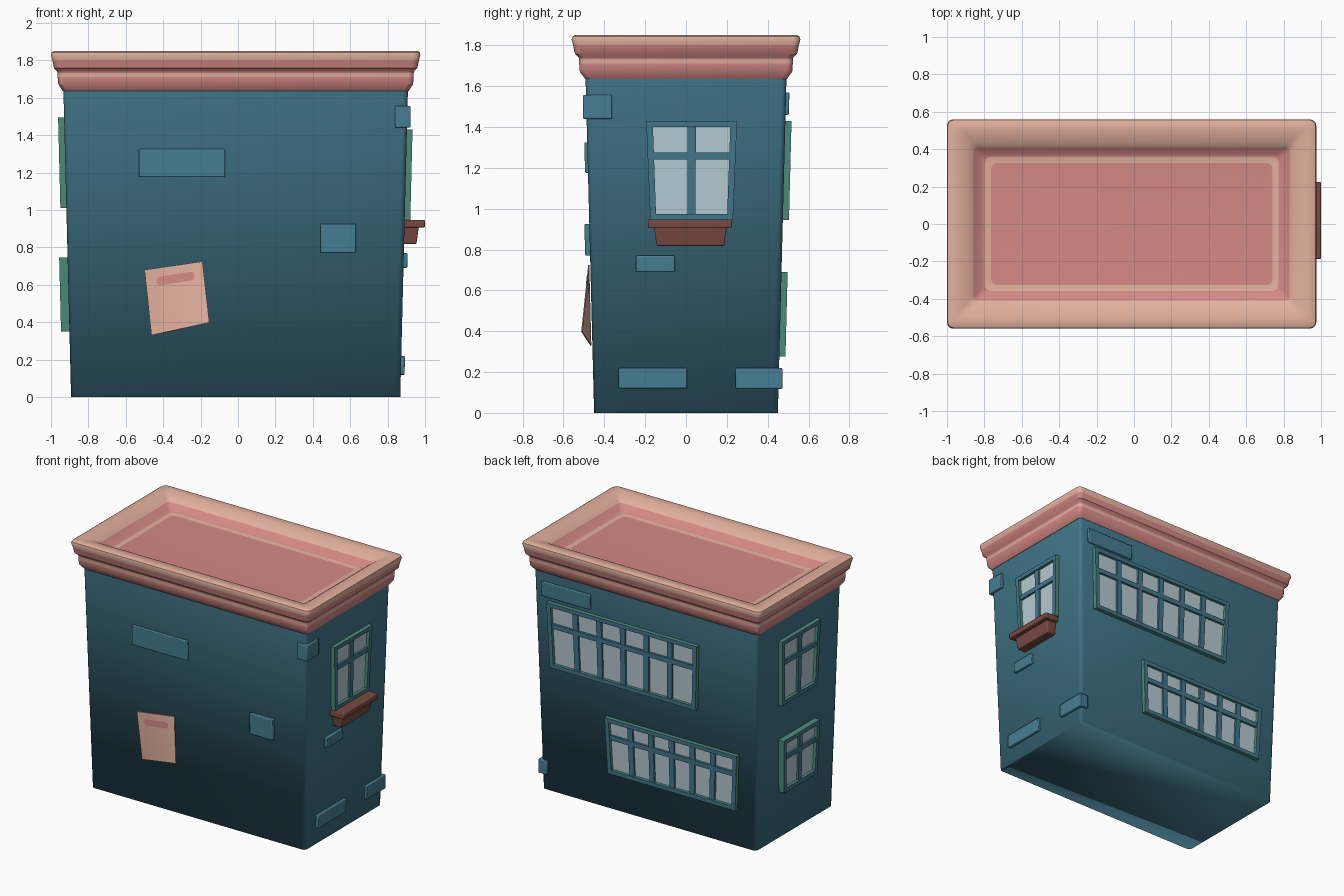
import bpy, bmesh, math

if "Cube" in bpy.data.objects:
    bpy.data.objects.remove(bpy.data.objects["Cube"])

CX = -0.0125  # centre of the building in x


def material(name, r, g, b):
    m = bpy.data.materials.new(name)
    lin = [((c / 255 + 0.055) / 1.055) ** 2.4 for c in (r, g, b)]
    m.diffuse_color = (*lin, 1)
    m.use_nodes = True
    m.node_tree.nodes["Principled BSDF"].inputs["Base Color"].default_value = m.diffuse_color
    return m


WALL = material("wall_teal", 66, 119, 138)
BRICK = material("brick_teal", 70, 127, 148)
PEACH = material("peach", 226, 176, 158)
PINK = material("pink", 212, 137, 133)
GREEN = material("frame_green", 76, 140, 124)
GLASS = material("pale_glass", 182, 202, 210)
BROWN = material("sill_brown", 122, 74, 66)


def finish(name, bm, mats, angle=30, fix=True):
    if fix:
        bmesh.ops.recalc_face_normals(bm, faces=bm.faces[:])
    me = bpy.data.meshes.new(name)
    bm.to_mesh(me)
    bm.free()
    for m in mats:
        me.materials.append(m)
    for p in me.polygons:
        p.use_smooth = True
    me.set_sharp_from_angle(angle=math.radians(angle))
    ob = bpy.data.objects.new(name, me)
    bpy.context.collection.objects.link(ob)
    return ob


def round_rect(hx, hy, r, n=3):
    pts = []
    for k, (sx, sy) in enumerate([(1, 1), (-1, 1), (-1, -1), (1, -1)]):
        for i in range(n + 1):
            a = math.pi / 2 * (k + i / n)
            pts.append((sx * (hx - r) + r * math.cos(a), sy * (hy - r) + r * math.sin(a)))
    return pts


def loft(name, rings, mats, cap_bottom, cap_top, angle):
    """rings: (half x, half y, radius, z, material of the band above)"""
    bm = bmesh.new()
    loops = [[bm.verts.new((CX + x, y, z)) for x, y in round_rect(hx, hy, r)]
             for hx, hy, r, z, m in rings]
    n = len(loops[0])
    for a, b, ring in zip(loops, loops[1:], rings):
        for i in range(n):
            j = (i + 1) % n
            bm.faces.new((a[i], a[j], b[j], b[i])).material_index = ring[4]
    if cap_bottom:
        bm.faces.new(loops[0][::-1])
    if cap_top:
        bm.faces.new(loops[-1]).material_index = rings[-1][4]
    return finish(name, bm, mats, angle, fix=False)


# tapered body
loft("building_body", [(0.88, 0.45, 0.025, 0, 0), (0.921, 0.492, 0.025, 1.64, 0)],
     [WALL], True, False, 120)

# cornice and recessed roof: 0 = pink, 1 = peach
loft("cornice_and_roof", [
    (0.90, 0.47, 0.025, 1.633, 0), (0.924, 0.493, 0.025, 1.635, 0),
    (0.948, 0.52, 0.03, 1.67, 0), (0.952, 0.523, 0.03, 1.71, 1),
    (0.952, 0.523, 0.03, 1.732, 0), (0.955, 0.526, 0.03, 1.742, 0),
    (0.971, 0.544, 0.03, 1.758, 0), (0.98, 0.553, 0.035, 1.80, 1),
    (0.9875, 0.56, 0.035, 1.828, 1), (0.984, 0.556, 0.035, 1.843, 1),
    (0.972, 0.544, 0.035, 1.85, 1), (0.93, 0.50, 0.03, 1.848, 1),
    (0.87, 0.435, 0.03, 1.828, 1), (0.845, 0.41, 0.02, 1.81, 0),
    (0.805, 0.372, 0.03, 1.772, 0), (0.785, 0.357, 0.03, 1.768, 1),
    (0.752, 0.325, 0.03, 1.765, 0)], [PINK, PEACH], False, True, 35)


def on_wall(side, u, z, d):
    """point on a leaning wall: u along it, d out from it"""
    fx, fy = 0.88 + 0.025 * z + d, 0.45 + 0.0258 * z + d
    return {"right": (CX + fx, u, z), "left": (CX - fx, u, z),
            "front": (u, -fy, z), "back": (u, fy, z)}[side]


def slab(bm, side, quad, d0, d1):
    """prism from a quad on a wall; returns its faces, outer one first"""
    lo = [bm.verts.new(on_wall(side, u, z, d0)) for u, z in quad]
    hi = [bm.verts.new(on_wall(side, u, z, d1)) for u, z in quad]
    faces = [bm.faces.new(hi), bm.faces.new(lo[::-1])]
    for i in range(4):
        j = (i + 1) % 4
        faces.append(bm.faces.new((lo[i], lo[j], hi[j], hi[i])))
    return faces


def rect(u0, u1, z0, z1):
    return [(u0, z0), (u1, z0), (u1, z1), (u0, z1)]


def bevel(ob, w):
    b = ob.modifiers.new("bevel", 'BEVEL')
    b.width, b.segments = w, 2


def window(name, side, u0, u1, z0, z1, cols, out):
    bm = bmesh.new()
    mid, half, h = (u0 + u1) / 2, (u1 - u0) / 2, z1 - z0
    bw, bh, mw = 0.032 / (2 * half), 0.03 / h, 0.021 / (2 * half)

    def bar(s0, s1, t0, t1, d1, front, sides):
        quad = [(mid + (2 * s - 1) * (half - 0.02 * (1 - t)), z0 + t * h)
                for s, t in ((s0, t0), (s1, t0), (s1, t1), (s0, t1))]
        for i, f in enumerate(slab(bm, side, quad, -0.01, d1)):
            f.material_index = sides if i else front

    bar(bw / 2, 1 - bw / 2, bh / 2, 1 - bh / 2, out - 0.022, 2, 2)   # glass
    for s in (0, 1 - bw):
        bar(s, s + bw, 0, 1, out, 0, 1)                              # jambs
    for t in (0, 1 - bh):
        bar(bw, 1 - bw, t, t + bh, out, 0, 1)                        # head and foot
    for i in range(1, cols):
        c = bw + (1 - 2 * bw) * i / cols
        bar(c - mw, c + mw, bh, 1 - bh, out - 0.008, 0, 0)           # mullions
    bar(bw, 1 - bw, 0.61, 0.61 + 0.035 / h, out - 0.006, 0, 0)       # crossbar
    finish(name, bm, [WALL, GREEN, GLASS])


window("right_window", "right", -0.195, 0.25, 0.945, 1.43, 2, 0.03)
window("left_upper_window", "left", -0.215, 0.24, 1.01, 1.495, 2, 0.032)
window("left_lower_window", "left", -0.215, 0.215, 0.35, 0.745, 2, 0.045)
window("back_upper_window", "back", -0.45, 0.79, 0.945, 1.43, 6, 0.03)
window("back_lower_window", "back", -0.765, 0.325, 0.275, 0.69, 6, 0.03)

# raised bricks
for i, (side, u0, u1, z0, z1, d) in enumerate([
        ("front", -0.53, -0.07, 1.175, 1.325, 0.014), ("front", 0.44, 0.63, 0.77, 0.925, 0.024),
        ("right", -0.245, -0.055, 0.69, 0.77, 0.02), ("right", -0.33, 0.005, 0.12, 0.22, 0.02),
        ("back", 0.44, 0.84, 1.46, 1.57, 0.016)]):
    bm = bmesh.new()
    slab(bm, side, rect(u0, u1, z0, z1), -0.02, d)
    bevel(finish(f"brick_{i}", bm, [BRICK]), 0.006)


def box(name, x, y, z, mat, shrink=0.0):
    bm = bmesh.new()
    bmesh.ops.create_cube(bm, size=1)
    for v in bm.verts:
        k = shrink if v.co.z < 0 else 0
        v.co = (x[0] if v.co.x < 0 else x[1] - k,
                y[0] + k if v.co.y < 0 else y[1] - k,
                z[0] if v.co.z < 0 else z[1])
    bevel(finish(name, bm, [mat]), 0.006)


# bricks wrapping the corners, and the window sill box
box("upper_corner_brick", (0.84, 0.922), (-0.505, -0.362), (1.44, 1.557), BRICK)
box("lower_corner_brick", (0.82, 0.89), (0.243, 0.472), (0.118, 0.22), BRICK)
box("sill_top", (0.87, 1.0), (-0.187, 0.225), (0.907, 0.947), BROWN)
box("sill_box", (0.87, 0.967), (-0.157, 0.2), (0.818, 0.912), BROWN, 0.013)


# crooked poster curling away at its lower right corner
def poster_point(s, t, off=0.0):
    c = [(-0.463, 0.33), (-0.153, 0.398), (-0.19, 0.725), (-0.50, 0.68)]
    w = [(1 - s) * (1 - t), s * (1 - t), s * t, (1 - s) * t]
    x, z = (sum(wi * ci[k] for wi, ci in zip(w, c)) for k in (0, 1))
    return on_wall("front", x, z, 0.01 + 0.043 * s * (1 - t) + off)


N = 8
bm = bmesh.new()
layers = [[[bm.verts.new(poster_point(i / N, j / N, off)) for i in range(N + 1)]
           for j in range(N + 1)] for off in (0.0, -0.005)]
for g in layers:
    for j in range(N):
        for i in range(N):
            f = bm.faces.new((g[j][i], g[j][i + 1], g[j + 1][i + 1], g[j + 1][i]))
            if g is layers[1]:
                f.normal_flip()
border = ([(0, i) for i in range(N)] + [(j, N) for j in range(N)]
          + [(N, i) for i in range(N, 0, -1)] + [(j, 0) for j in range(N, 0, -1)])
for (j, i), (l, k) in zip(border, border[1:] + border[:1]):
    bm.faces.new((layers[0][j][i], layers[1][j][i], layers[1][l][k], layers[0][l][k]))
finish("poster", bm, [PEACH])

# rounded stripe on the poster
bm = bmesh.new()
bm.faces.new([bm.verts.new(poster_point(0.51 + x, 0.795 + y, 0.004))
              for x, y in round_rect(0.325, 0.068, 0.06, 4)])
finish("poster_stripe", bm, [PINK], fix=False)
